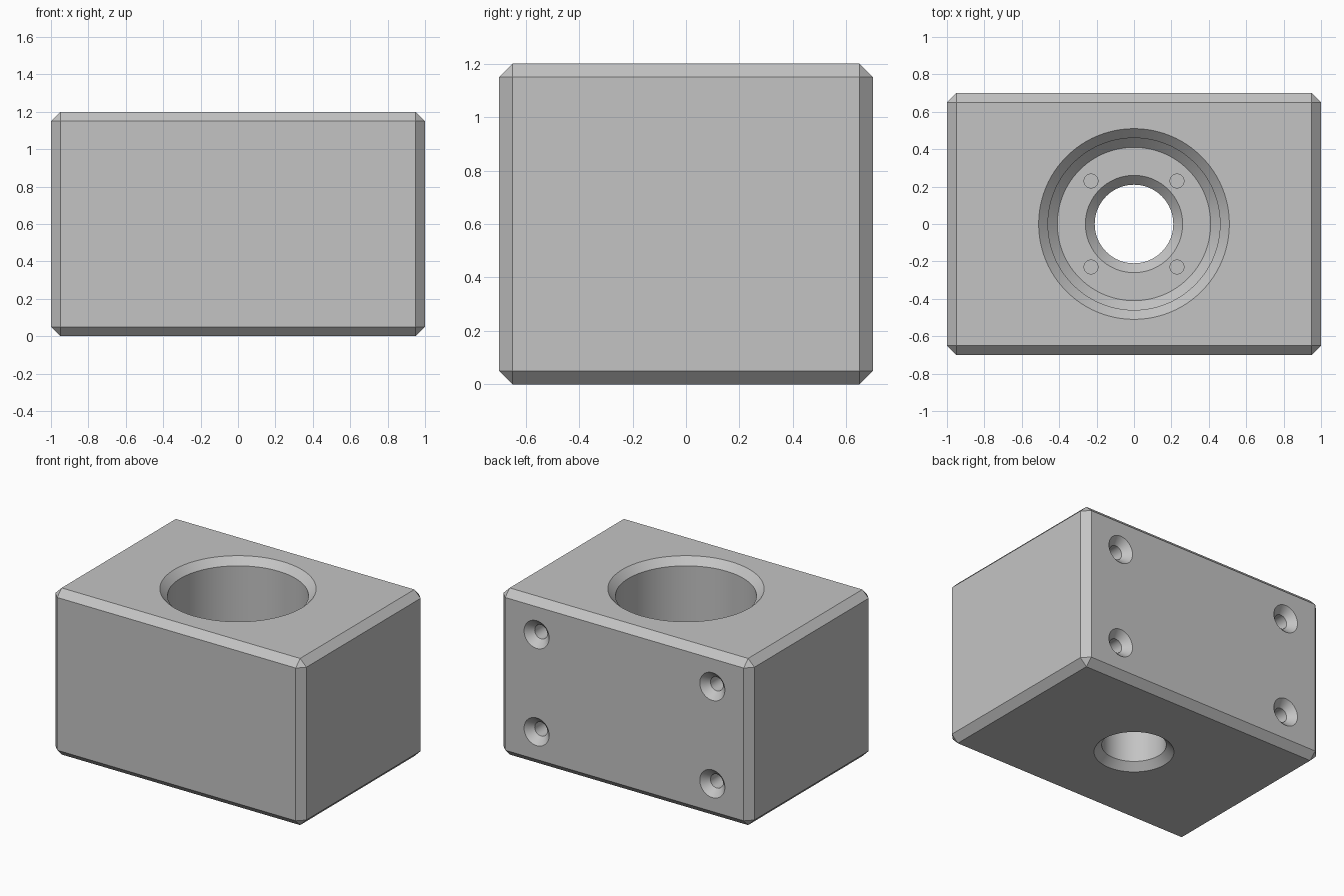
import bpy
import bmesh
import math
from mathutils import Matrix

cube = bpy.data.objects.get("Cube")
if cube:
    bpy.data.objects.remove(cube, do_unlink=True)

CHAMFER = 0.05
HEIGHT = 1.2
FLOOR = 0.4

grey = bpy.data.materials.new("machined_grey")
grey.use_nodes = True
colour = (0.55, 0.55, 0.55, 1)
grey.diffuse_color = colour
grey.node_tree.nodes["Principled BSDF"].inputs["Base Color"].default_value = colour


def make_object(name, bm):
    mesh = bpy.data.meshes.new(name)
    bmesh.ops.recalc_face_normals(bm, faces=bm.faces)
    bm.to_mesh(mesh)
    bm.free()
    mesh.materials.append(grey)
    obj = bpy.data.objects.new(name, mesh)
    bpy.context.collection.objects.link(obj)
    return obj


def turned_solid(name, profile, matrix=Matrix(), sides=96):
    """Closed solid of revolution about z from (radius, z) points."""
    bm = bmesh.new()
    rings = []
    for radius, z in profile:
        angles = [math.tau * i / sides for i in range(sides)]
        rings.append([bm.verts.new((radius * math.cos(a), radius * math.sin(a), z))
                      for a in angles])
    for low, high in zip(rings, rings[1:]):
        for i in range(sides):
            j = (i + 1) % sides
            bm.faces.new((low[i], low[j], high[j], high[i]))
    bm.faces.new(rings[0][::-1])
    bm.faces.new(rings[-1])
    bm.transform(matrix)
    obj = make_object(name, bm)
    obj.hide_render = True
    return obj


# Chamfered block
bm = bmesh.new()
bmesh.ops.create_cube(bm, size=1)
bm.transform(Matrix.Translation((0, 0, HEIGHT / 2)) @ Matrix.Diagonal((2, 1.4, HEIGHT, 1)))
bmesh.ops.bevel(bm, geom=bm.edges[:], offset=CHAMFER, segments=1, affect='EDGES')
block = make_object("housing_block", bm)

# Stepped centre bore with chamfers at both mouths and both steps
C = CHAMFER
SHAFT, BORE = 0.21, 0.46
cutters = [turned_solid("bore_cutter", [
    (SHAFT + 2 * C, -C), (SHAFT, C), (SHAFT, FLOOR - C), (SHAFT + C, FLOOR),
    (BORE - C, FLOOR), (BORE, FLOOR + C), (BORE, HEIGHT - C), (BORE + 2 * C, HEIGHT + C)])]
# Mouth continues past the bottom face at the same slope
for vert in cutters[0].data.vertices:
    if vert.co.z < 0:
        vert.co.x *= (SHAFT + 2 * C) / math.hypot(SHAFT + 2 * C, 0)

for sx in (-1, 1):
    for s in (-1, 1):
        # Small blind holes in the bore floor
        place = Matrix.Translation((sx * 0.23, s * 0.23, FLOOR))
        cutters.append(turned_solid("floor_hole_cutter",
                                    [(0.037, -0.15), (0.037, 0.05)], place, 32))
        # Countersunk mounting holes in the back
        place = (Matrix.Translation((sx * 0.7, 0.7, HEIGHT / 2 + s * 0.35))
                 @ Matrix.Rotation(-math.pi / 2, 4, 'X'))
        cutters.append(turned_solid("back_hole_cutter",
                                    [(0.05, -0.4), (0.05, -C), (0.15, C)], place, 48))

# Cut everything, then discard the cutters
bpy.context.view_layer.objects.active = block
for cutter in cutters:
    cut = block.modifiers.new(cutter.name, 'BOOLEAN')
    cut.operation = 'DIFFERENCE'
    cut.solver = 'EXACT'
    cut.object = cutter
    bpy.ops.object.modifier_apply(modifier=cut.name)
    bpy.data.objects.remove(cutter, do_unlink=True)

bpy.ops.object.select_all(action='DESELECT')
block.select_set(True)
bpy.ops.object.shade_smooth_by_angle(angle=math.radians(30))
